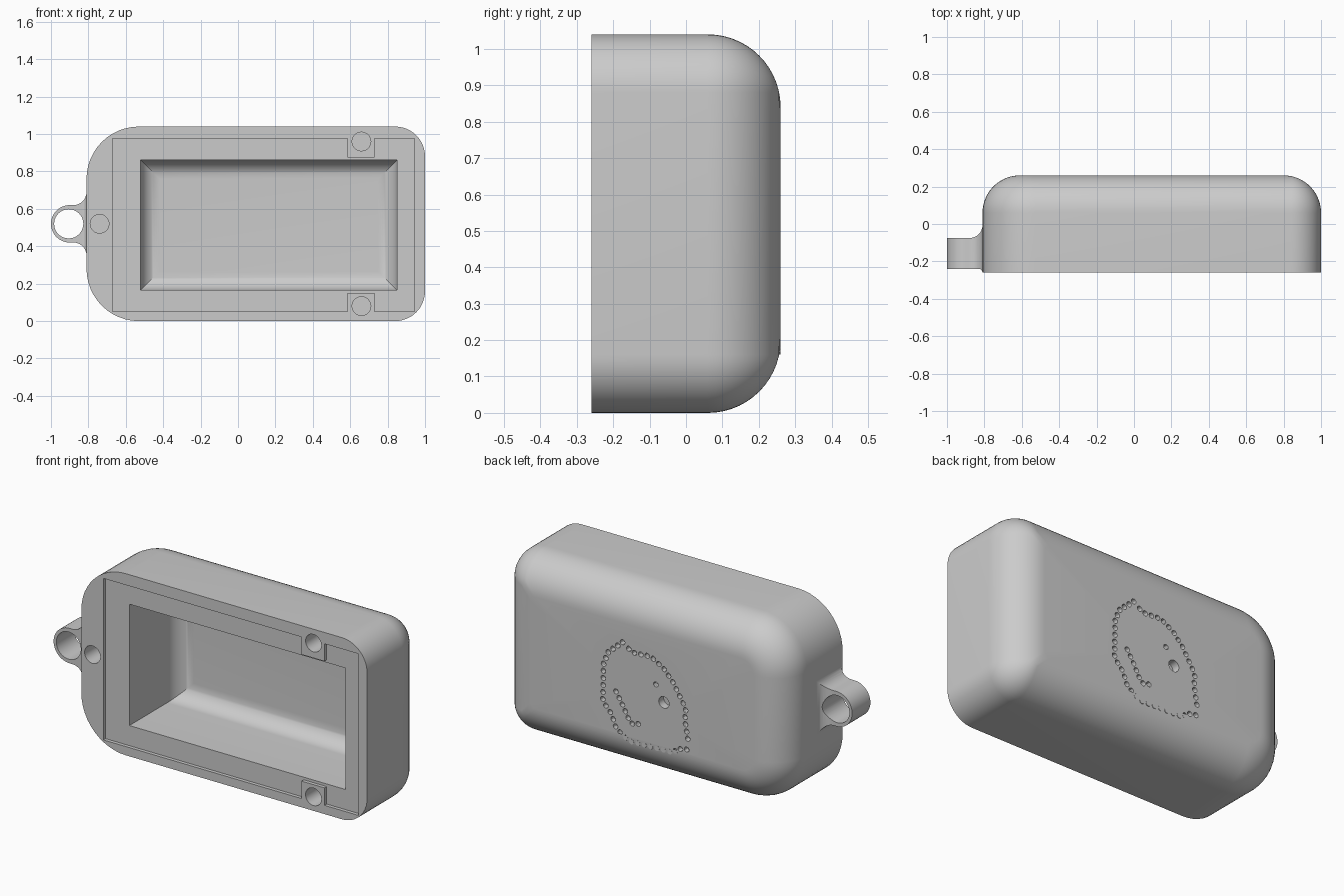
import bpy, bmesh
from math import sin, cos, pi, radians
from mathutils import Vector

old = bpy.data.objects.get("Cube")
if old:
    bpy.data.objects.remove(old)

grey = bpy.data.materials.new("plain_grey")
grey.use_nodes = True
colour = (0.6, 0.6, 0.6, 1)
grey.diffuse_color = colour
grey.node_tree.nodes["Principled BSDF"].inputs["Base Color"].default_value = colour

FRONT, BACK = -0.26, 0.26
MID = 0.52


def add_ring(bm, y, pts):
    return [bm.verts.new((x, y, z)) for x, z in pts]


def skin(bm, rings):
    """Walls between a stack of equal rings."""
    for a, b in zip(rings, rings[1:]):
        for i in range(len(a)):
            j = (i + 1) % len(a)
            bm.faces.new((a[i], a[j], b[j], b[i]))


def fill(bm, loops):
    """Flat face bounded by the first loop, with the others as holes."""
    edges = []
    for loop in loops:
        for a, b in zip(loop, loop[1:] + loop[:1]):
            edges.append(bm.edges.get((a, b)) or bm.edges.new((a, b)))
    bmesh.ops.triangle_fill(bm, use_beauty=True, edges=edges, normal=(0, 1, 0))


def finish(bm, name):
    bmesh.ops.recalc_face_normals(bm, faces=bm.faces)
    mesh = bpy.data.meshes.new(name)
    bm.to_mesh(mesh)
    bm.free()
    mesh.materials.append(grey)
    obj = bpy.data.objects.new(name, mesh)
    bpy.context.collection.objects.link(obj)
    return obj


def arc(cx, cz, r, a0, a1, n=12):
    return [(cx + r * cos(radians(a0 + (a1 - a0) * i / n)),
             cz + r * sin(radians(a0 + (a1 - a0) * i / n))) for i in range(n + 1)]


def circle(x, z, r, n):
    return arc(x, z, r, 0, 360, n)[:-1]


def blind_hole(bm, x, z, r, y0, y1, n):
    """Round pocket from y0 to y1; returns its mouth."""
    rings = [add_ring(bm, y, circle(x, z, r, n)) for y in (y0, y1)]
    skin(bm, rings)
    bm.faces.new(rings[1])
    return rings[0]


def outline(inset):
    """Case outline with larger corners at the ring end."""
    pts = []
    for right, top, a in ((1, 1, 0), (0, 1, 90), (0, 0, 180), (1, 0, 270)):
        r = max((0.16 if right else 0.28) - inset, 0.03)
        cx = 1.0 - inset - r if right else -0.81 + inset + r
        cz = 1.04 - inset - r if top else inset + r
        pts += arc(cx, cz, r, a, a + 90)
    return pts


def rectangle(i):
    a, b, c, e = -0.52 + i, 0.85 - i, 0.165 + i, 0.86 - i
    return [(a, c), (b, c), (b, e), (a, e)]


def spaced(path, gap):
    """Points at an even distance along a path, none overlapping."""
    out, carry = [], 0.0
    for a, b in zip(path, path[1:]):
        a, b = Vector(a), Vector(b)
        length = (b - a).length
        while carry < length:
            p = a.lerp(b, carry / length)
            if all((p - q).length > 0.033 for q in out):
                out.append(p)
            carry += gap
        carry -= length
    return out


# Case shell with a rounded back edge
bm = bmesh.new()
R = 0.2
steps = [i / 14 * pi / 2 for i in range(15)]
shell = [add_ring(bm, FRONT, outline(0))]
shell += [add_ring(bm, BACK - R + R * sin(t), outline(R - R * cos(t))) for t in steps]
skin(bm, shell)

# Shallow lid seat, leaving a tab around each side screw
SEAT = FRONT + 0.02
x0, x1, z0, z1 = -0.67, 0.945, 0.05, 0.975
n0, n1, d = 0.585, 0.73, 0.1
seat_path = [(x0, z0), (n0, z0), (n0, z0 + d), (n1, z0 + d), (n1, z0), (x1, z0),
             (x1, z1), (n1, z1), (n1, z1 - d), (n0, z1 - d), (n0, z1), (x0, z1)]
seat = [add_ring(bm, y, seat_path) for y in (FRONT, SEAT)]
skin(bm, seat)

# Cavity with coved floor edges
C, FLOOR = 0.1, 0.2
cavity = [add_ring(bm, SEAT, rectangle(0))]
cavity += [add_ring(bm, FLOOR - C + C * sin(t), rectangle(C - C * cos(t))) for t in steps]
skin(bm, cavity)
bm.faces.new(cavity[-1])
fill(bm, [seat[1], cavity[0]])

# Front rim with blind screw holes
screws = [blind_hole(bm, x, z, 0.05, FRONT, 0.02, 32)
          for x, z in ((0.66, 0.96), (0.66, 0.08), (-0.74, MID))]
fill(bm, [shell[0], seat[0]] + screws)

# Back face with a pattern of small blind holes
border = [(.22, .73), (.31, .65), (.34, .58), (.345, .36), (.29, .3), (.26, .225),
          (.18, .175), (-.1, .183), (-.13, .213), (-.206, .228), (-.19, .3),
          (-.175, .39), (-.18, .457), (-.1, .585), (-.04, .65), (.04, .695),
          (.16, .688), (.22, .73)]
curve_row = [(.262, .437), (.224, .379), (.186, .308), (.16, .28), (.105, .292)]
dots = spaced(border, 0.0405) + spaced(curve_row, 0.038) + [(.009, .545)]
holes = [blind_hole(bm, x, z, 0.015, BACK, BACK - 0.03, 12) for x, z in dots]
holes.append(blind_hole(bm, -.042, .455, 0.033, BACK, BACK - 0.045, 24))
fill(bm, [shell[-1]] + holes)
case = finish(bm, "case")


def prism(name, rings):
    """Solid between two rings of points."""
    bm = bmesh.new()
    loops = [[bm.verts.new(p) for p in ring] for ring in rings]
    skin(bm, loops)
    for loop in loops:
        bm.faces.new(loop)
    return finish(bm, name)


def boolean(target, tool, operation):
    mod = target.modifiers.new(operation, "BOOLEAN")
    mod.operation, mod.solver, mod.object = operation, "EXACT", tool
    bpy.context.view_layer.objects.active = target
    bpy.ops.object.modifier_apply(modifier=mod.name)
    bpy.data.objects.remove(tool)


# Key ring lug: front profile intersected with its top profile
ring_x, ring_r, root = -0.9, 0.1, -0.8
flare = arc(-0.88, MID + ring_r + 0.07, 0.07, 270, 360, 8)
upper = [(root, flare[-1][1])] + flare[::-1]
lower = [(x, 2 * MID - z) for x, z in reversed(upper)]
face = upper + arc(ring_x, MID, ring_r, 90, 270, 24) + lower
lug = prism("key_ring_lug", [[(x, y, z) for x, z in face] for y in (FRONT - 0.1, 0.1)])
side = ([(-1.1, -0.075)] + arc(-0.88, -0.005, 0.07, 270, 360, 8) + [(root + 0.1, -0.005)] +
        [(root + 0.1, FRONT)] + arc(-0.83, FRONT, 0.02, 0, 90, 4) + [(-1.1, FRONT + 0.02)])
boolean(lug, prism("lug_side", [[(x, y, z) for x, y in side] for z in (0.2, 0.85)]),
        "INTERSECT")
bore = circle(-0.905, MID, 0.078, 40)
boolean(lug, prism("ring_bore", [[(x, y, z) for x, z in bore] for y in (-0.5, 0.3)]),
        "DIFFERENCE")

# Smooth the rounded surfaces, keep the edges sharp
for o in bpy.context.view_layer.objects:
    o.select_set(o in (case, lug))
bpy.context.view_layer.objects.active = case
bpy.ops.object.shade_smooth_by_angle(angle=radians(30))
